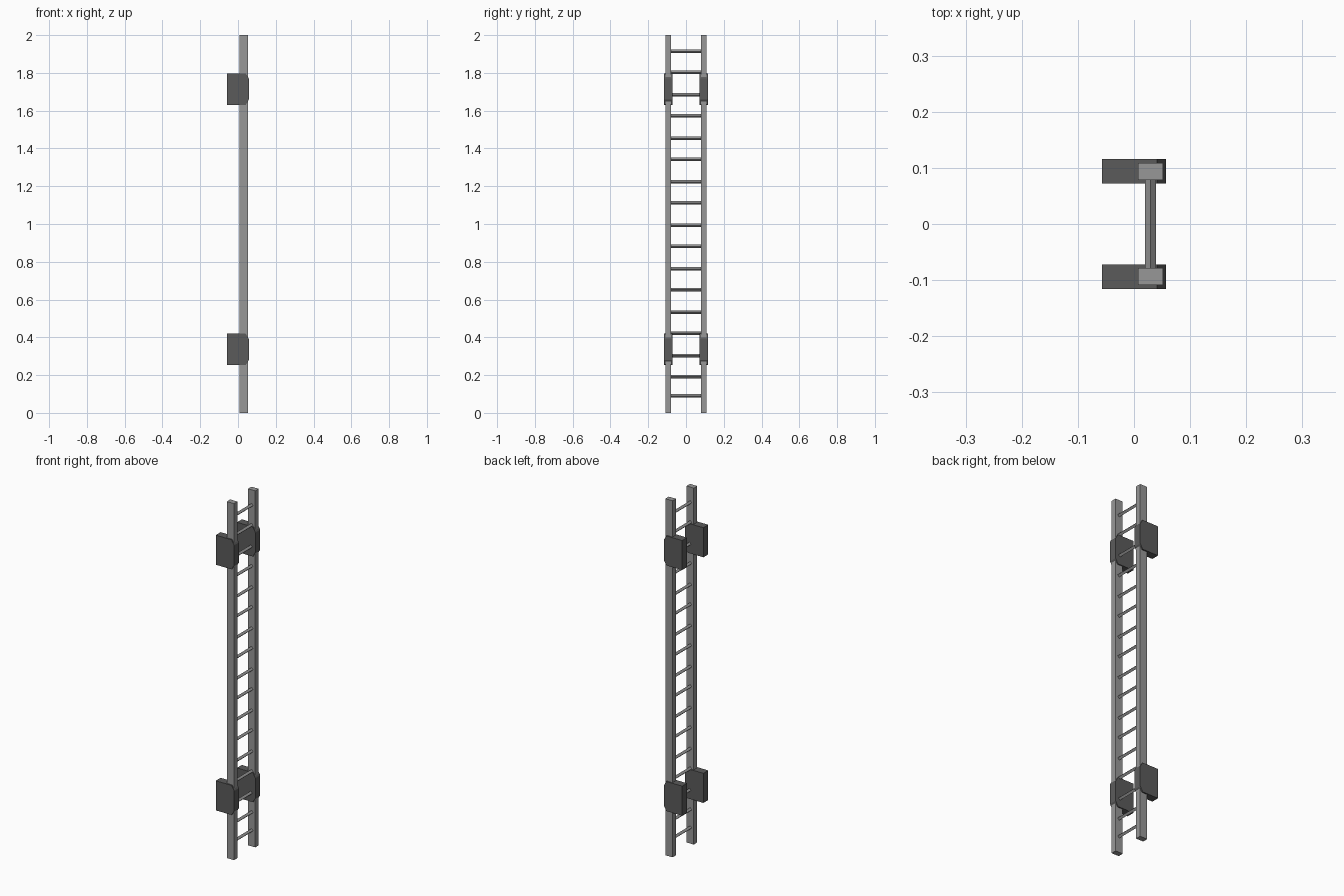
import bpy, bmesh, math

if "Cube" in bpy.data.objects:
    bpy.data.objects.remove(bpy.data.objects["Cube"])


def material(name, value):
    m = bpy.data.materials.new(name)
    m.diffuse_color = (value, value, value, 1)
    m.use_nodes = True
    m.node_tree.nodes["Principled BSDF"].inputs["Base Color"].default_value = m.diffuse_color
    return m


STEEL = material("light grey metal", 0.31)
DARK = material("dark grey metal", 0.105)


def prism(name, profile, y0, y1, mat):
    """Extrude an x/z outline from y0 to y1."""
    bm = bmesh.new()
    base = bm.faces.new([bm.verts.new((x, y0, z)) for x, z in profile])
    ext = bmesh.ops.extrude_face_region(bm, geom=[base])
    verts = [v for v in ext["geom"] if isinstance(v, bmesh.types.BMVert)]
    bmesh.ops.translate(bm, verts=verts, vec=(0, y1 - y0, 0))
    bmesh.ops.recalc_face_normals(bm, faces=bm.faces)
    mesh = bpy.data.meshes.new(name)
    bm.to_mesh(mesh)
    bm.free()
    mesh.materials.append(mat)
    obj = bpy.data.objects.new(name, mesh)
    bpy.context.collection.objects.link(obj)
    return obj


# Side rails and their wall brackets
for side, s in (("left", -1), ("right", 1)):
    prism(f"{side}_rail", [(0.007, 0), (0.052, 0), (0.052, 2), (0.007, 2)],
          s * 0.0785, s * 0.109, STEEL)
    for level, z0, z1 in (("lower", 0.253, 0.419), ("upper", 1.631, 1.797)):
        # Block with its two room-side corners cut off
        prism(f"{side}_{level}_bracket",
              [(-0.057, z0), (0.041, z0), (0.057, z0 + 0.027),
               (0.057, z1 - 0.027), (0.041, z1), (-0.057, z1)],
              s * 0.0725, s * 0.1157, DARK)

# Rungs, spaced in pairs, with the lowest one set slightly higher
heights = [top - 0.2302 * k for k in range(8) for top in (1.914, 1.803)] + [0.09]
for i, z in enumerate(heights):
    ring = [(0.029 + 0.0098 * math.cos(a * math.pi / 2),
             z + 0.0098 * math.sin(a * math.pi / 2)) for a in range(4)]
    prism(f"rung_{i + 1}", ring, -0.082, 0.082, STEEL)
